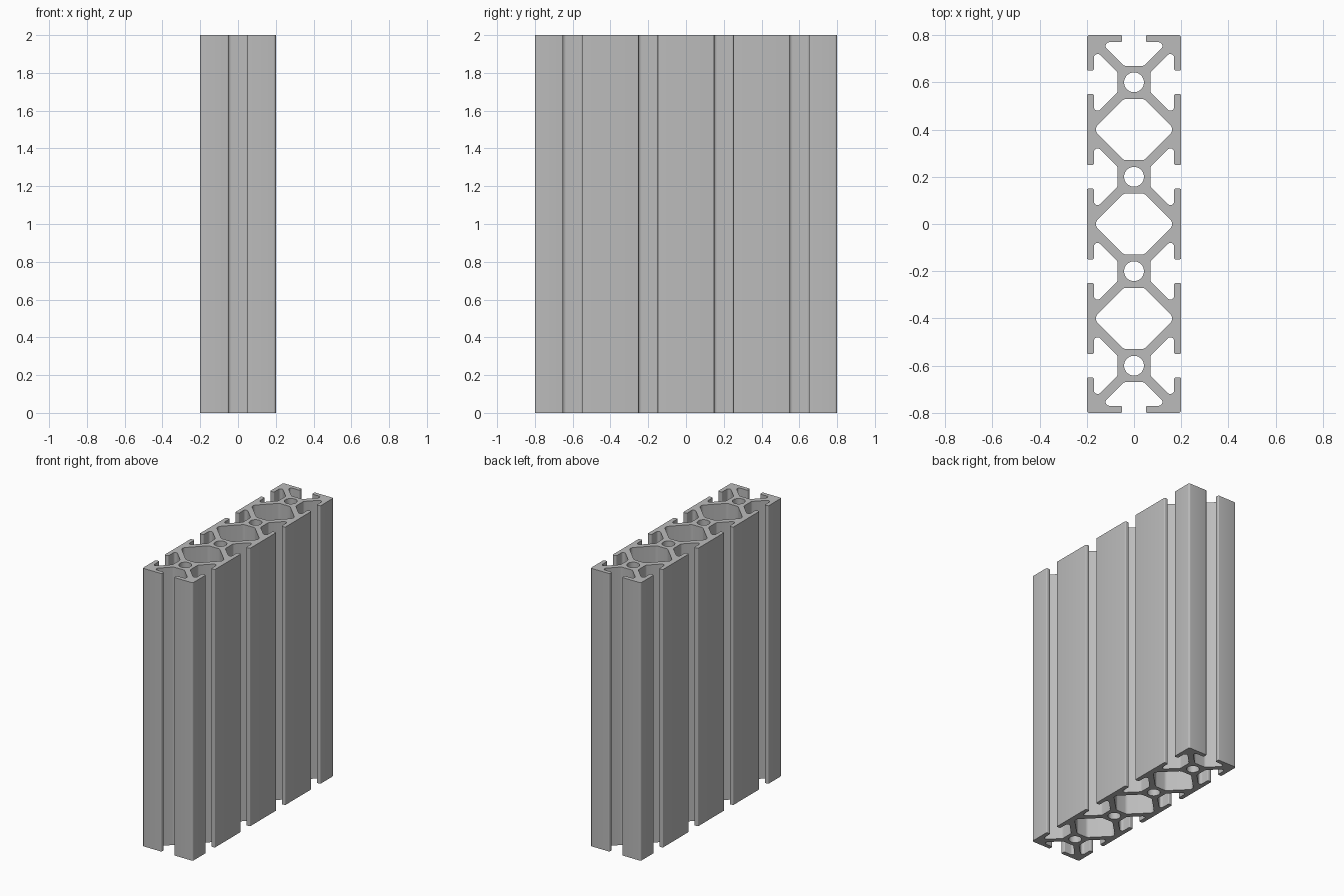
import bpy, bmesh, math
from mathutils import Vector, Matrix

cube = bpy.data.objects.get("Cube")
if cube:
    bpy.data.objects.remove(cube, do_unlink=True)

HALF = 0.2                       # half the side of one square cell
CELLS = [-0.6, -0.2, 0.2, 0.6]   # cell centres along y
WEB = 0.027                      # offset of the diagonal web faces
CORE = 0.07                      # half-width of the core round each bore


def fillet(corners, steps=5):
    """Round each (x, y, radius) corner of a closed outline."""
    out = []
    n = len(corners)
    for i, (x, y, r) in enumerate(corners):
        p = Vector((x, y))
        a = (Vector(corners[i - 1][:2]) - p).normalized()
        b = (Vector(corners[(i + 1) % n][:2]) - p).normalized()
        half = a.angle(b) / 2
        centre = p + (a + b).normalized() * (r / math.sin(half))
        start = p + a * (r / math.tan(half)) - centre
        end = p + b * (r / math.tan(half)) - centre
        sweep = start.angle_signed(end)
        for k in range(steps + 1):
            out.append(centre + Matrix.Rotation(-sweep * k / steps, 2) @ start)
    return out


def slot(cy, turn):
    """T-slot corners in a cell's outer side, turned by quarter turns."""
    side = [(HALF, 0.05, 0.007), (0.17, 0.05, 0.007),
            (0.17, 0.17 - WEB, 0.016), (CORE, CORE - WEB, 0.02)]
    pts = [(u, -w, r) for u, w, r in side] + side[::-1]
    c, s = [(1, 0), (0, 1), (-1, 0), (0, -1)][turn]
    return [(u * c - w * s, u * s + w * c + cy, r) for u, w, r in pts]


# Outer outline, counter-clockwise from the front right corner
end = CELLS[-1] + HALF
outline = [(HALF, -end, 0.012)]
for cy in CELLS:
    outline += slot(cy, 0)
outline.append((HALF, end, 0.012))
outline += slot(CELLS[-1], 1)
outline.append((-HALF, end, 0.012))
for cy in reversed(CELLS):
    outline += slot(cy, 2)
outline.append((-HALF, -end, 0.012))
outline += slot(CELLS[0], 3)
loops = [fillet(outline)]

# Six-sided cavities between neighbouring cells
for cy in (-0.4, 0, 0.4):
    flat, top, tip = CORE - WEB, HALF - CORE, HALF - WEB
    cavity = [(tip, 0, 0.028), (flat, top, 0.03), (-flat, top, 0.03),
              (-tip, 0, 0.028), (-flat, -top, 0.03), (flat, -top, 0.03)]
    loops.append(fillet([(x, y + cy, r) for x, y, r in cavity]))

# Round bores through the cores
for cy in CELLS:
    loops.append([Vector((0.042 * math.cos(t), cy + 0.042 * math.sin(t)))
                  for t in (math.tau * k / 32 for k in range(32))])

# Fill the cross-section and extrude it to full height
curve = bpy.data.curves.new("section", "CURVE")
curve.dimensions = "2D"
curve.fill_mode = "BOTH"
curve.extrude = 1.0
for loop in loops:
    spline = curve.splines.new("POLY")
    spline.points.add(len(loop) - 1)
    spline.use_cyclic_u = True
    for point, co in zip(spline.points, loop):
        point.co = (co.x, co.y, 0, 1)
helper = bpy.data.objects.new("section", curve)
bpy.context.collection.objects.link(helper)
bpy.context.view_layer.update()
graph = bpy.context.evaluated_depsgraph_get()
mesh = bpy.data.meshes.new_from_object(helper.evaluated_get(graph))
bpy.data.objects.remove(helper, do_unlink=True)

# Weld the caps to the walls
bm = bmesh.new()
bm.from_mesh(mesh)
bmesh.ops.translate(bm, verts=bm.verts, vec=(0, 0, 1))
bmesh.ops.remove_doubles(bm, verts=bm.verts, dist=0.0001)
bmesh.ops.recalc_face_normals(bm, faces=bm.faces)
bm.to_mesh(mesh)
bm.free()

rail = bpy.data.objects.new("slotted_rail", mesh)
mesh.name = "slotted_rail"
bpy.context.collection.objects.link(rail)

# Plain grey metal
grey = bpy.data.materials.new("aluminium_grey")
grey.use_nodes = True
colour = (0.5, 0.5, 0.5, 1)
grey.diffuse_color = colour
grey.node_tree.nodes["Principled BSDF"].inputs["Base Color"].default_value = colour
mesh.materials.clear()
mesh.materials.append(grey)

bpy.ops.object.select_all(action="DESELECT")
rail.select_set(True)
bpy.context.view_layer.objects.active = rail
bpy.ops.object.shade_smooth_by_angle(angle=math.radians(30))
